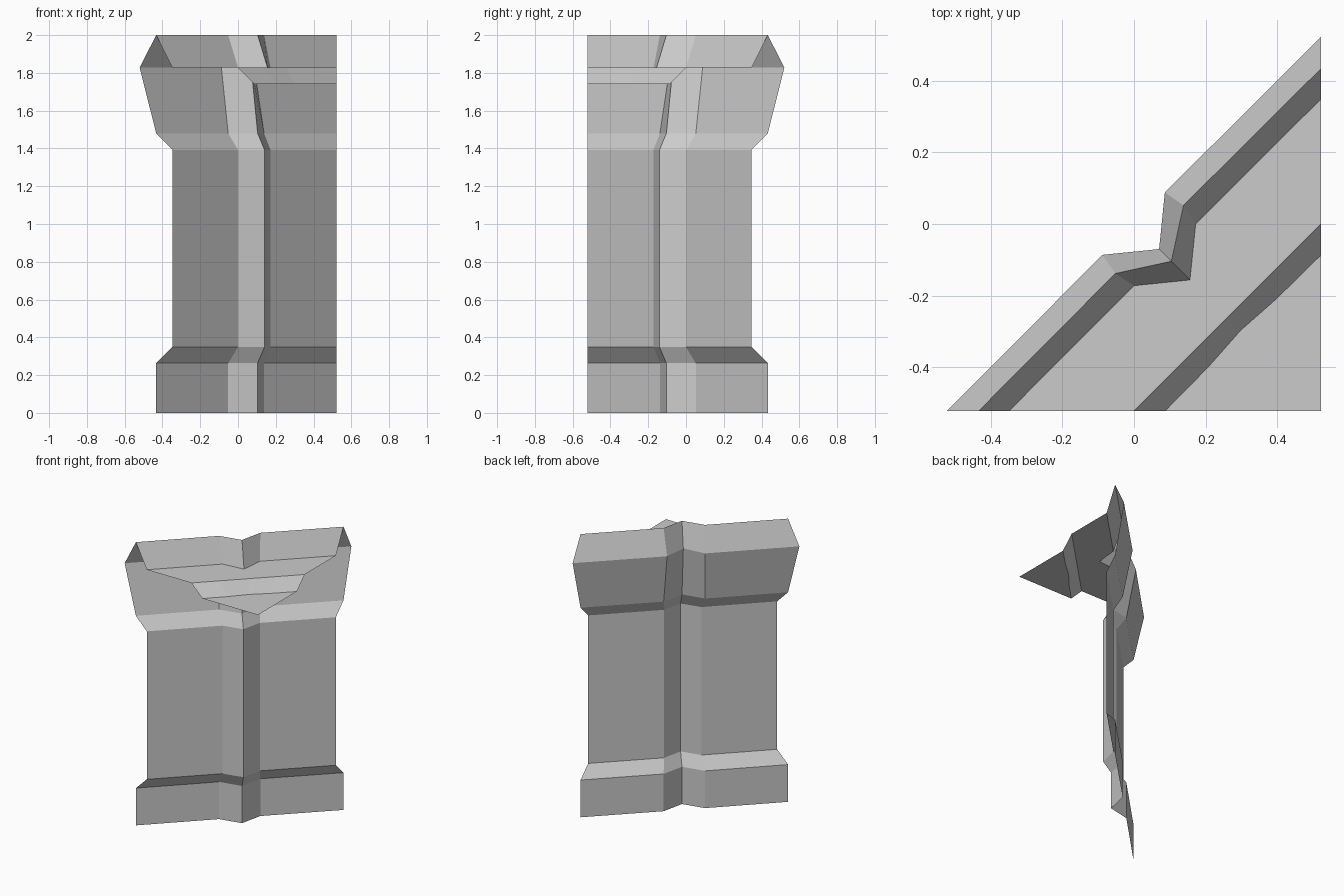
import bpy

if "Cube" in bpy.data.objects:
    bpy.data.objects.remove(bpy.data.objects["Cube"])

E = 0.521  # half width of the square tile


def mirrored(half, shared=True):
    """Reflect half a plan profile across the tile's diagonal (x, y) -> (-y, -x)."""
    src = half[:-1] if shared else half
    return half + [(-y, -x) for x, y in reversed(src)]


def sheet(name, rows):
    """Skin a list of (plan profile, height or list of heights) rows into quads."""
    verts = [(x, y, z) for prof, z in rows for x, y in prof]
    n = len(rows[0][0])
    faces = []
    for r in range(len(rows) - 1):
        for i in range(n - 1):
            a = r * n + i
            faces.append((a + 1, a, a + n, a + n + 1))
    me = bpy.data.meshes.new(name)
    me.from_pydata(verts, [], faces)
    me.update()
    ob = bpy.data.objects.new(name, me)
    bpy.context.collection.objects.link(ob)
    return ob


# Plan profiles of the notched diagonal wall: end, bend, notch corner
outer = mirrored([(-E, -E), (-0.088, -0.086), (0.07, -0.07)])
middle = mirrored([(-0.433, -E), (-0.052, -0.138), (0.104, -0.104)])
inner = mirrored([(-0.348, -E), (0.0, -0.172), (0.14, -0.14)])
lip = mirrored([(-0.348, -E), (0.0, -0.172), (0.156, -0.156)])

# Wall face: plinth, shaft, flared cornice and sloping rim
sheet("wall_face", [(middle, 0), (middle, 0.263), (inner, 0.348), (inner, 1.393),
                    (middle, 1.48), (outer, 1.828), (middle, 2.0)])

# Inner slope of the parapet
sheet("parapet_inside", [(middle, 2.0), (lip, 1.828)])

# Walkway, step down and lower corner floor
step_top = [(t * E, (t - 1) * E) for t in (0, 0.25, 0.5, 0.75, 1)]
step_foot = [(0.087, -E), (0.208, -0.398), (0.297, -0.297), (0.398, -0.208), (E, -0.087)]
corner = [(E, -E)]
sheet("walkway", [(lip, 1.828), (step_top, 1.828)])
sheet("walkway_step", [(step_top, 1.828), (step_foot, 1.741)])

me = bpy.data.meshes.new("corner_floor")
pts = step_foot + corner
me.from_pydata([(x, y, 1.741) for x, y in pts], [],
               [(i + 1, i, 5) for i in range(4)])
me.update()
bpy.context.collection.objects.link(bpy.data.objects.new("corner_floor", me))
